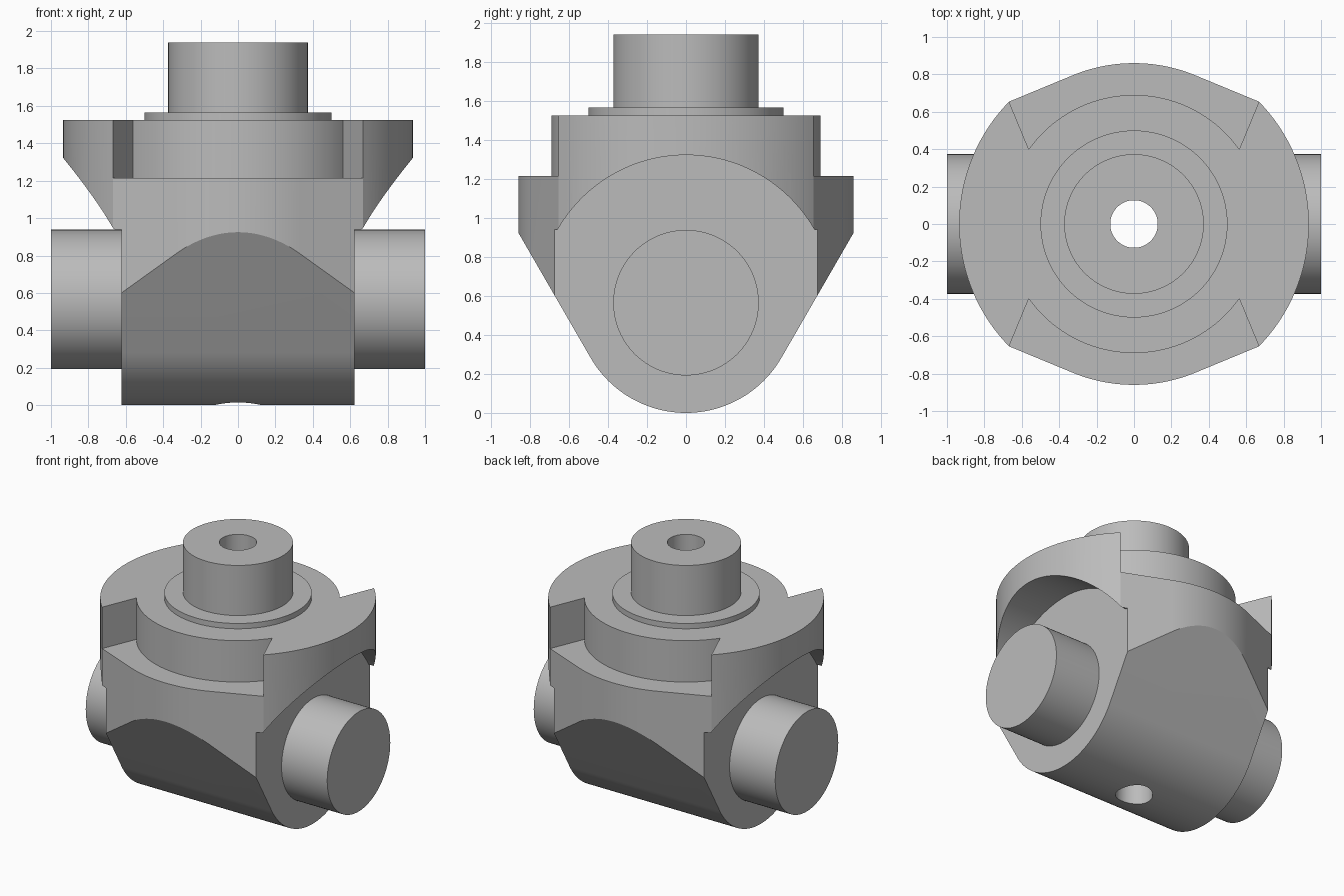
import bpy, bmesh
from math import sin, cos, tan, asin, acos, radians, degrees
from mathutils import Vector

default = bpy.data.objects.get("Cube")
if default:
    bpy.data.objects.remove(default)

steel = bpy.data.materials.new("plain grey")
steel.use_nodes = True
GREY = (0.5, 0.5, 0.5, 1)
steel.diffuse_color = GREY
steel.node_tree.nodes["Principled BSDF"].inputs["Base Color"].default_value = GREY

PIN_Z = 0.565        # height of the cross pin axis
CHEEK = 0.622        # half width of the lower block
RIM, FLANK, HUB, BORE = 0.935, 0.86, 0.69, 0.127
TILT = 67.5          # direction of the flat flanks
DECK, TOP = 1.215, 1.525


def arc(radius, start, end, cz=0.0, steps=48):
    angles = [radians(start + (end - start) * i / steps) for i in range(steps + 1)]
    return [(radius * cos(a), cz + radius * sin(a)) for a in angles]


def prism(name, points, lo, hi, axis="z"):
    """Extrude a closed outline: xy along z, or yz along x."""
    place = (lambda p, h: (p[0], p[1], h)) if axis == "z" else (lambda p, h: (h, p[0], p[1]))
    bm = bmesh.new()
    base = bm.faces.new([bm.verts.new(place(p, lo)) for p in points])
    grown = bmesh.ops.extrude_face_region(bm, geom=[base])["geom"]
    shift = Vector(place((0, 0), hi - lo))
    bmesh.ops.translate(bm, vec=shift, verts=[v for v in grown if isinstance(v, bmesh.types.BMVert)])
    bmesh.ops.recalc_face_normals(bm, faces=bm.faces)
    mesh = bpy.data.meshes.new(name)
    bm.to_mesh(mesh)
    bm.free()
    mesh.materials.append(steel)
    obj = bpy.data.objects.new(name, mesh)
    bpy.context.collection.objects.link(obj)
    return obj


def disc(name, radius, lo, hi, axis="z", cz=0.0):
    return prism(name, arc(radius, 0, 360, cz, 96)[:-1], lo, hi, axis)


def combine(target, tool, operation, keep=False):
    mod = target.modifiers.new("cut", "BOOLEAN")
    mod.object, mod.operation, mod.solver = tool, operation, "EXACT"
    bpy.context.view_layer.objects.active = target
    bpy.ops.object.modifier_apply(modifier=mod.name)
    if not keep:
        bpy.data.objects.remove(tool)


# Yoke body: round rim with flat flanks, seen from above
corner = TILT - degrees(acos(FLANK / RIM))
half = arc(RIM, -corner, corner) + arc(FLANK, TILT, 180 - TILT)
yoke = prism("yoke_body", half + [(-x, -y) for x, y in half], 0, TOP)

# Keel: rounded bottom with flanks sloping outward
slope_end = PIN_Z * cos(radians(30)) + tan(radians(30)) * (1.7 - PIN_Z / 2)
keel = arc(PIN_Z, 210, 330, PIN_Z) + [(slope_end, 1.7), (-slope_end, 1.7)]
combine(yoke, prism("keel_shape", keel, -1.2, 1.2, "x"), "INTERSECT")

# Notches in front and back, leaving the round hub
offset = RIM * sin(radians(TILT - corner))
inner = TILT - degrees(asin(offset / HUB))
reach = 0.9
ix, iy = HUB * cos(radians(inner)), HUB * sin(radians(inner))
ox, oy = ix + reach * cos(radians(TILT)), iy + reach * sin(radians(TILT))
for side in (1, -1):
    wedge = arc(HUB, inner, 180 - inner) + [(-ox, oy), (ox, oy)]
    notch = prism("notch", [(x, side * y) for x, y in wedge], DECK, 1.8)
    combine(yoke, notch, "DIFFERENCE")

# Side reliefs around the pins, arched below the rim lobes
CLEAR, LEDGE = 0.757, 0.94
spring = degrees(asin((LEDGE - PIN_Z) / CLEAR))
relief = arc(CLEAR, spring, 180 - spring, PIN_Z) + [(-1.2, LEDGE), (-1.2, -0.2), (1.2, -0.2), (1.2, LEDGE)]
for lo, hi in ((CHEEK, 1.2), (-1.2, -CHEEK)):
    combine(yoke, prism("relief", relief, lo, hi, "x"), "DIFFERENCE")

# Collar and stem, then the bore through everything
collar = disc("collar", 0.5, TOP, 1.565)
stem = disc("stem", 0.373, 1.565, 1.94)
drill = disc("drill", BORE, -0.5, 2.5)
for part in (yoke, collar, stem):
    combine(part, drill, "DIFFERENCE", keep=True)
bpy.data.objects.remove(drill)

# Cross pins
left_pin = disc("left_pin", 0.373, CHEEK - 0.02, 1, "x", PIN_Z)
right_pin = disc("right_pin", 0.373, -1, 0.02 - CHEEK, "x", PIN_Z)

# Smooth the curved walls, keep the edges crisp
for part in (yoke, collar, stem, left_pin, right_pin):
    bpy.ops.object.select_all(action="DESELECT")
    part.select_set(True)
    bpy.context.view_layer.objects.active = part
    bpy.ops.object.shade_smooth_by_angle(angle=radians(20))
